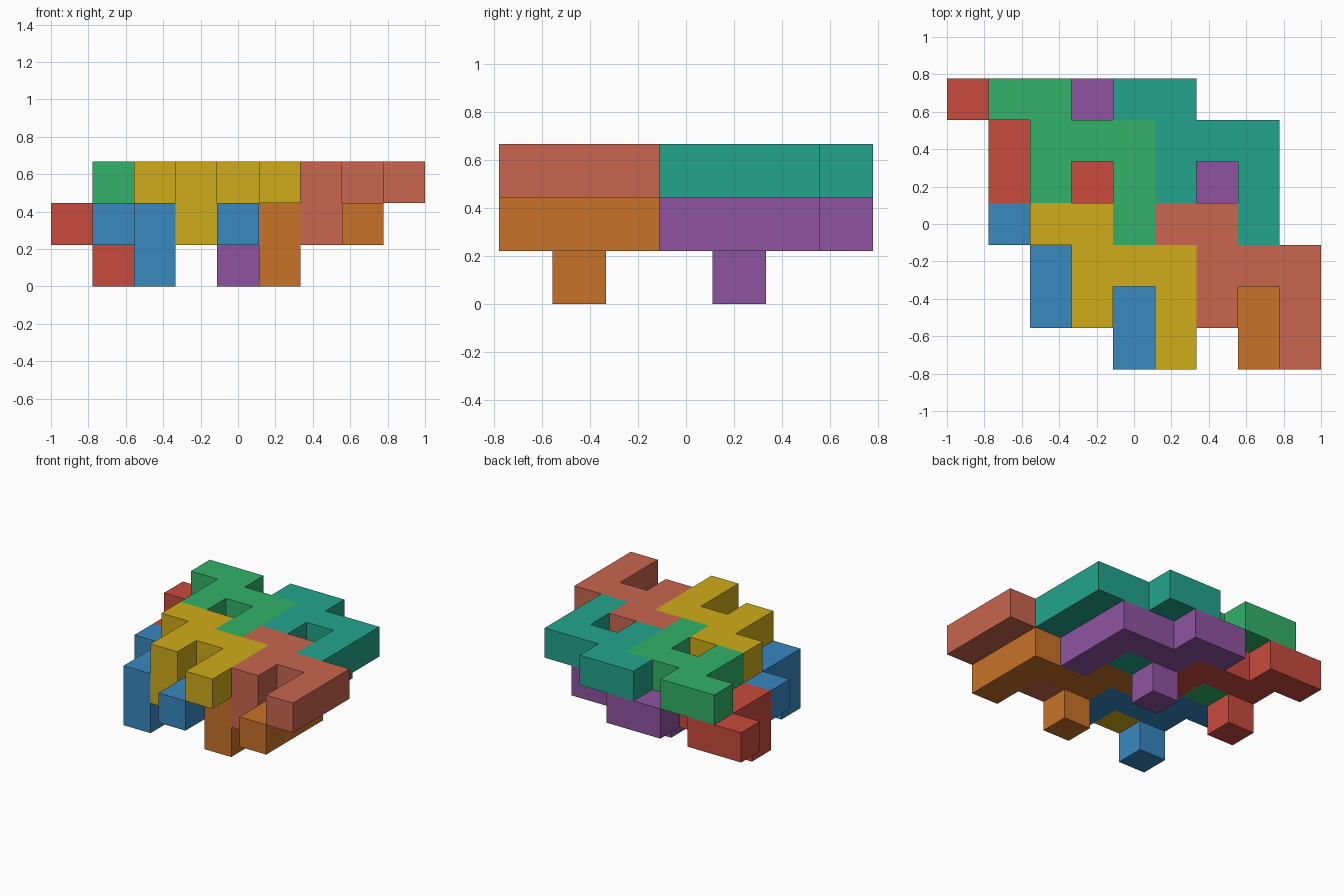
import bpy, bmesh, math
from mathutils import Vector

if "Cube" in bpy.data.objects:
    bpy.data.objects.remove(bpy.data.objects["Cube"])

U = 2 / 9  # edge of one cube cell

# One hooked tile: eight cells in a layer plus a peg hanging below one end
TILE = [(0, 3, 0), (1, 3, 0), (1, 2, 0), (2, 2, 0), (3, 2, 0),
        (1, 1, 0), (3, 1, 0), (3, 0, 0), (1, 1, -1)]


def linear(c):
    c /= 255
    return c / 12.92 if c <= 0.04045 else ((c + 0.055) / 1.055) ** 2.4


def cell_faces(cells):
    """Yield the four corners of every outward-facing cell side."""
    for c in cells:
        for axis in range(3):
            for s in (-1, 1):
                n = list(c)
                n[axis] += s
                if tuple(n) in cells:
                    continue
                a, b = (axis + 1) % 3, (axis + 2) % 3
                quad = []
                for da, db in ((0, 0), (1, 0), (1, 1), (0, 1))[::s]:
                    p = list(c)
                    p[axis] += (s + 1) // 2
                    p[a] += da
                    p[b] += db
                    quad.append(tuple(p))
                yield quad


def make_tile(name, offset, rgb):
    cells = {tuple(p + o for p, o in zip(c, offset)) for c in TILE}
    bm = bmesh.new()
    verts = {}
    for quad in cell_faces(cells):
        for p in quad:
            if p not in verts:
                verts[p] = bm.verts.new(((p[0] - 4.5) * U, (p[1] - 3.5) * U, p[2] * U))
        bm.faces.new([verts[p] for p in quad])
    # merge the cell sides into clean flat faces
    bmesh.ops.dissolve_limit(bm, angle_limit=math.radians(1), verts=bm.verts[:], edges=bm.edges[:])
    mesh = bpy.data.meshes.new(name)
    bm.to_mesh(mesh)
    bm.free()
    mat = bpy.data.materials.new(name + "_paint")
    mat.diffuse_color = (*[linear(c) for c in rgb], 1)
    mat.use_nodes = True
    mat.node_tree.nodes["Principled BSDF"].inputs["Base Color"].default_value = mat.diffuse_color
    mesh.materials.append(mat)
    obj = bpy.data.objects.new(name, mesh)
    bpy.context.collection.objects.link(obj)


# Lower layer, then upper layer shifted one cell right
make_tile("lower_tile_back_left", (0, 3, 1), (200, 75, 60))
make_tile("lower_tile_back_right", (3, 3, 1), (142, 84, 160))
make_tile("lower_tile_front_left", (1, 0, 1), (56, 136, 192))
make_tile("lower_tile_front_right", (4, 0, 1), (200, 114, 40))
make_tile("upper_tile_back_left", (1, 3, 2), (50, 178, 104))
make_tile("upper_tile_back_right", (4, 3, 2), (34, 165, 140))
make_tile("upper_tile_front_left", (2, 0, 2), (207, 172, 25))
make_tile("upper_tile_front_right", (5, 0, 2), (200, 102, 78))
